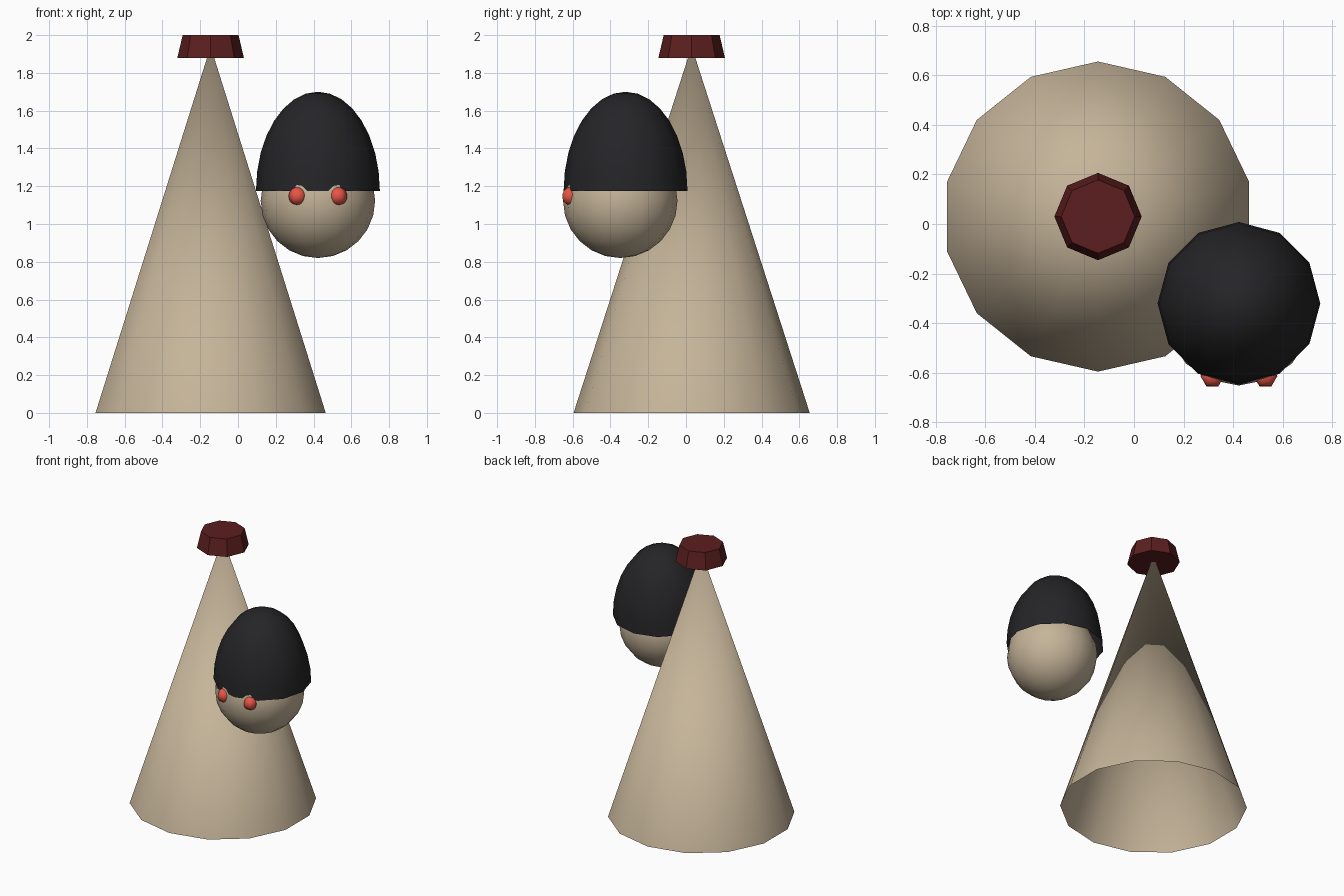
import bpy, bmesh
from math import sin, cos, pi

if "Cube" in bpy.data.objects:
    bpy.data.objects.remove(bpy.data.objects["Cube"])


def material(name, rgb):
    m = bpy.data.materials.new(name)
    m.diffuse_color = (*rgb, 1)
    m.use_nodes = True
    m.node_tree.nodes["Principled BSDF"].inputs["Base Color"].default_value = m.diffuse_color
    return m


BEIGE = material("beige", (0.56, 0.456, 0.319))
RED = material("dark_red", (0.107, 0.013, 0.013))
BLACK = material("black", (0.018, 0.018, 0.02))
CORAL = material("coral", (0.79, 0.09, 0.06))


def lathe(name, profile, sides, center, mat, smooth=True, start=pi / 2):
    """Revolve (radius, z) points, bottom to top, about a vertical axis."""
    bm = bmesh.new()
    rings = []
    for r, z in profile:
        if r < 1e-5:
            rings.append([bm.verts.new((0, 0, z))] * sides)
        else:
            rings.append([bm.verts.new((r * cos(start + 2 * pi * i / sides),
                                        r * sin(start + 2 * pi * i / sides), z))
                          for i in range(sides)])
    for a, b in zip(rings, rings[1:]):
        for i in range(sides):
            j = (i + 1) % sides
            corners = list(dict.fromkeys((a[i], a[j], b[j], b[i])))
            bm.faces.new(corners).smooth = smooth
    mesh = bpy.data.meshes.new(name)
    bm.to_mesh(mesh)
    bm.free()
    mesh.materials.append(mat)
    ob = bpy.data.objects.new(name, mesh)
    ob.location = center
    bpy.context.collection.objects.link(ob)
    return ob


def arc(r, h, steps, a0=-pi / 2):
    """Elliptical profile from angle a0 up to the pole."""
    angles = [a0 + (pi / 2 - a0) * i / steps for i in range(steps + 1)]
    return [(r * cos(a), h * sin(a)) for a in angles]


# Body: open-bottomed tall cone
lathe("body_cone", [(0.625, 0), (0, 1.94)], 14, (-0.145, 0.03, 0), BEIGE)

# Collar on the tip: tapered octagonal plug
lathe("neck_cap", [(0, 1.88), (0.176, 1.88), (0.148, 2.0), (0, 2.0)], 8,
      (-0.145, 0.03, 0), RED, smooth=False)

# Head beside the body, with a domed hat
lathe("head", arc(0.303, 0.303, 12), 16, (0.423, -0.348, 1.123), BEIGE)
lathe("hat", arc(0.328, 0.525, 8, 0), 12, (0.423, -0.32, 1.175), BLACK)

# Eyes
for side, dx in (("left", -0.107), ("right", 0.107)):
    lathe(side + "_eye", arc(0.048, 0.048, 10), 6,
          (0.423 + dx, -0.613, 1.147), CORAL, start=0)
